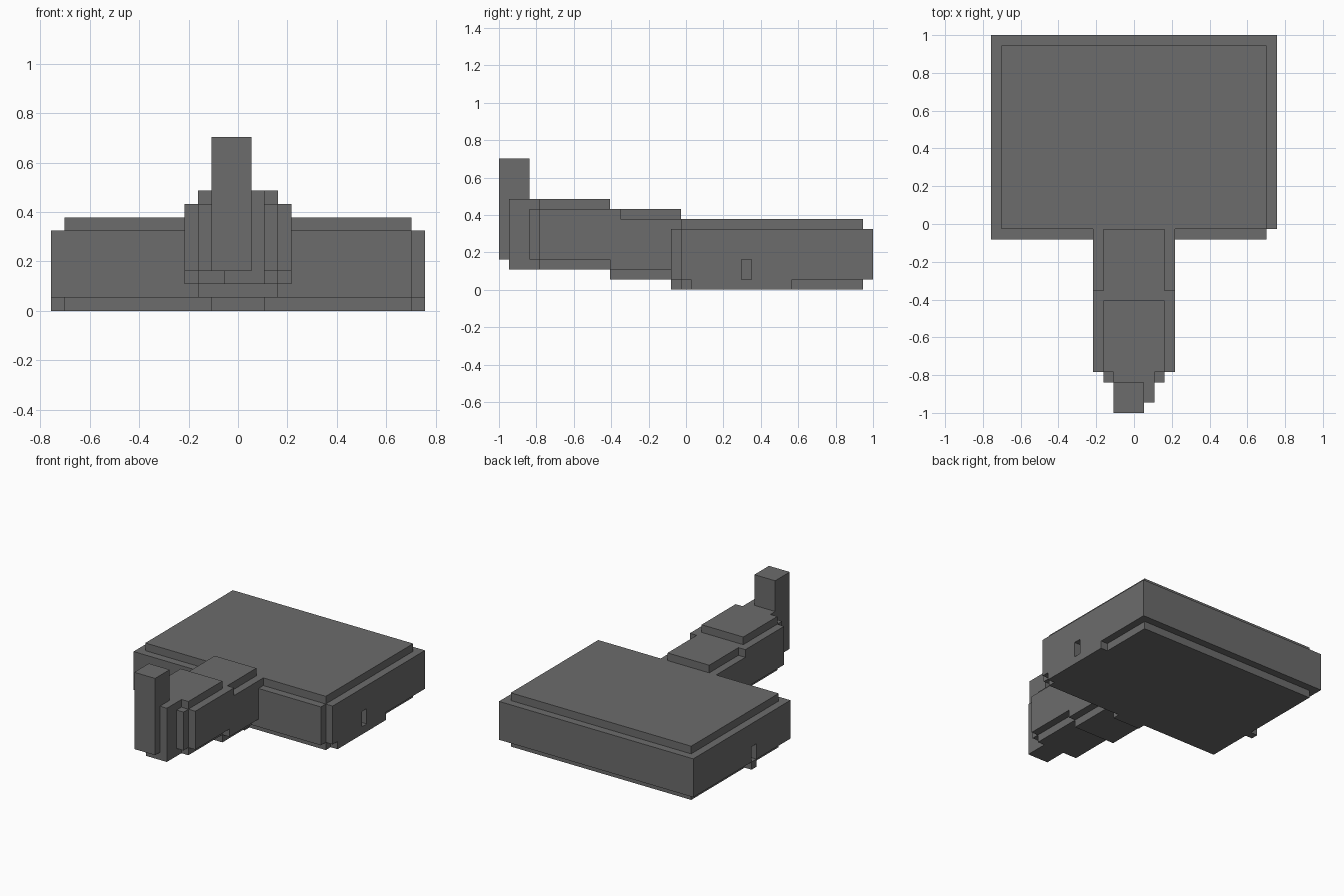
import bpy
import bmesh
from mathutils import Vector

if "Cube" in bpy.data.objects:
    bpy.data.objects.remove(bpy.data.objects["Cube"], do_unlink=True)

U = 2 / 37        # size of one grid block
MID = 18.5        # grid row that lies on y = 0

grey = bpy.data.materials.new("dark_grey")
grey.use_nodes = True
colour = (0.15, 0.15, 0.15, 1)
grey.diffuse_color = colour
grey.node_tree.nodes["Principled BSDF"].inputs["Base Color"].default_value = colour


def part(name, *boxes):
    """One object from blocks given as (x range, y range, z range) in grid units."""
    bm = bmesh.new()
    for xs, ys, zs in boxes:
        verts = bmesh.ops.create_cube(bm, size=1)["verts"]
        low = Vector((xs[0], ys[0] - MID, zs[0])) * U
        high = Vector((xs[1], ys[1] - MID, zs[1])) * U
        for v in verts:
            v.co = Vector(l + (h - l) * (c + 0.5) for l, h, c in zip(low, high, v.co))
    mesh = bpy.data.meshes.new(name)
    bm.to_mesh(mesh)
    bm.free()
    mesh.materials.append(grey)
    obj = bpy.data.objects.new(name, mesh)
    bpy.context.collection.objects.link(obj)


def sym(half):
    return (-half, half)


# Wide body: core slab with top and bottom layers
part("body_core", (sym(13), (18, 37), (1, 6)))
part("body_top", (sym(13), (18, 36), (6, 7)))
part("body_base", (sym(13), (18, 36), (0, 1)), (sym(2), (17, 18), (0, 1)))
part("front_plate", ((-14, 13), (17, 18), (1, 6)))

# Side walls, each with a small slot
for name, xs in (("left", (13, 14)), ("right", (-14, -13))):
    part(name + "_wall",
         (xs, (18, 24), (1, 6)),
         (xs, (24, 25), (3, 6)),
         (xs, (25, 37), (1, 6)))
part("left_skirt", ((13, 14), (19, 29), (0, 1)))
part("right_foot", ((-14, -13), (24, 25), (0, 1)))

# Rear half of the neck
part("neck_rear_core", (sym(3), (11, 18), (1, 8)))
part("neck_rear_shell", (sym(4), (11, 18), (2, 7)))

# Front half of the neck, stepping inwards towards the tip
part("neck_front_core", (sym(3), (4, 11), (2, 9)))
part("neck_front_shell", (sym(4), (4, 12), (3, 8)))
part("neck_collar", (sym(3), (3, 4), (3, 8)))
part("neck_tip", (sym(2), (1, 4), (3, 9)), ((-1, 2), (1, 4), (2, 3)))

# Upright post at the tip
part("post", ((-2, 1), (0, 3), (3, 13)))
